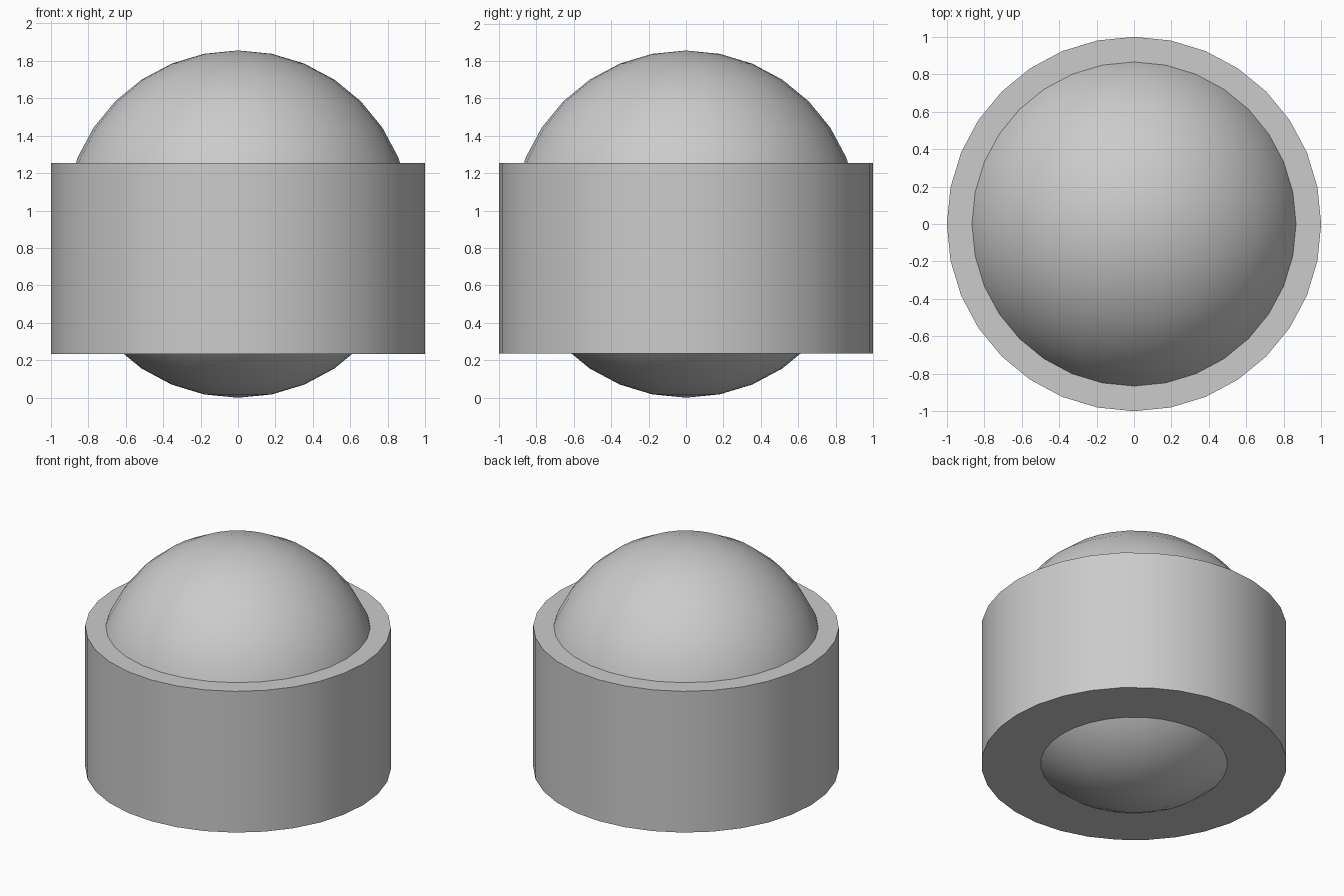
import bpy
import math

cube = bpy.data.objects.get("Cube")
if cube:
    bpy.data.objects.remove(cube, do_unlink=True)

RADIUS = 0.928
BAND_BOTTOM, BAND_TOP = 0.235, 1.255

# Single grey material
grey = bpy.data.materials.new("light_grey")
grey.use_nodes = True
colour = (0.6, 0.6, 0.6, 1)
grey.diffuse_color = colour
grey.node_tree.nodes["Principled BSDF"].inputs["Base Color"].default_value = colour


def finish(name):
    obj = bpy.context.object
    obj.name = name
    obj.data.materials.append(grey)
    bpy.ops.object.shade_smooth_by_angle(angle=math.radians(30))
    return obj


# Ball poking out above and below the band
bpy.ops.mesh.primitive_uv_sphere_add(
    segments=32, ring_count=16, radius=RADIUS, location=(0, 0, RADIUS))
finish("ball")

# Wide cylindrical band
bpy.ops.mesh.primitive_cylinder_add(
    vertices=32, radius=1, depth=BAND_TOP - BAND_BOTTOM,
    location=(0, 0, (BAND_TOP + BAND_BOTTOM) / 2))
finish("band")
